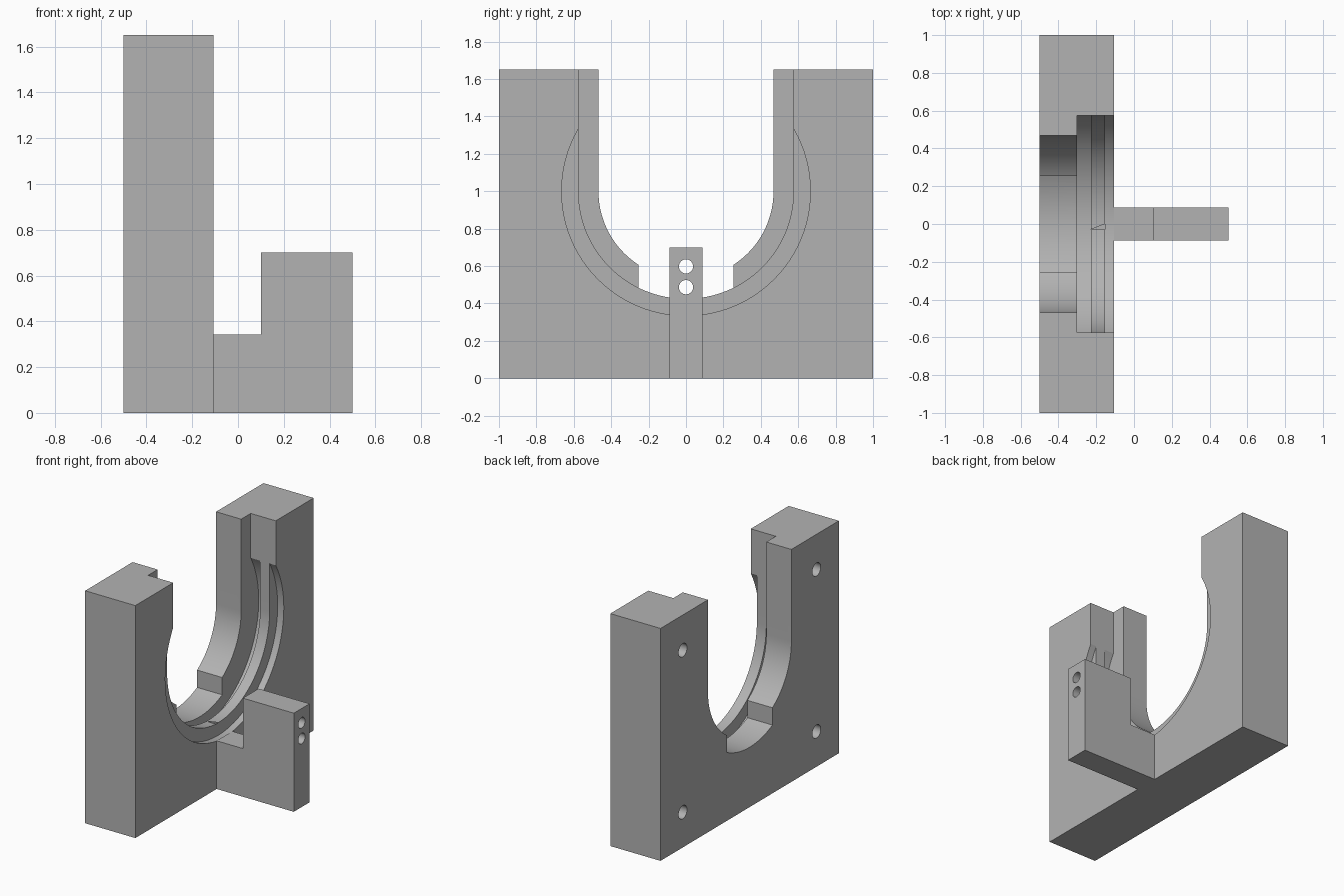
import bpy, bmesh, math

cube = bpy.data.objects.get("Cube")
if cube:
    bpy.data.objects.remove(cube, do_unlink=True)

# One flat grey
GREY = (0.45, 0.45, 0.45, 1)
mat = bpy.data.materials.new("plain grey")
mat.use_nodes = True
mat.diffuse_color = GREY
mat.node_tree.nodes["Principled BSDF"].inputs["Base Color"].default_value = GREY

BACK, SHOULDER, RIB_BACK, RIB_FRONT, FACE = -0.5, -0.303, -0.228, -0.154, -0.106
AXIS_Z = 1.0          # height of the round seat's axis
TOP = 1.65


def prism(name, points, lo, hi, axis="x"):
    """Extrude a closed profile: (y, z) along x, or (x, z) along y."""
    bm = bmesh.new()
    place = (lambda a, b: (lo, a, b)) if axis == "x" else (lambda a, b: (a, lo, b))
    face = bm.faces.new([bm.verts.new(place(a, b)) for a, b in points])
    moved = bmesh.ops.extrude_face_region(bm, geom=[face])["geom"]
    step = (hi - lo, 0, 0) if axis == "x" else (0, hi - lo, 0)
    bmesh.ops.translate(bm, vec=step, verts=[v for v in moved if isinstance(v, bmesh.types.BMVert)])
    bmesh.ops.recalc_face_normals(bm, faces=bm.faces)
    mesh = bpy.data.meshes.new(name)
    bm.to_mesh(mesh)
    bm.free()
    mesh.materials.append(mat)
    obj = bpy.data.objects.new(name, mesh)
    bpy.context.collection.objects.link(obj)
    return obj


def arc(r, start, end, n, y=0.0, z=AXIS_Z):
    return [(y + r * math.cos(start + (end - start) * i / n),
             z + r * math.sin(start + (end - start) * i / n)) for i in range(n + 1)]


def circle(r, y=0.0, z=AXIS_Z, n=96):
    return arc(r, 0, 2 * math.pi, n, y, z)[:-1]


def u_slot(r):
    """Half-round bottom with straight walls running out of the top."""
    return arc(r, math.pi, 2 * math.pi, 64) + [(r, TOP + 0.2), (-r, TOP + 0.2)]


def cut(target, *cutter_args):
    cutter = prism("cutter", *cutter_args)
    cutter.hide_render = True
    mod = target.modifiers.new("cut", "BOOLEAN")
    mod.operation = "DIFFERENCE"
    mod.solver = "EXACT"
    mod.object = cutter
    bpy.context.view_layer.objects.active = target
    bpy.ops.object.modifier_apply(modifier=mod.name)
    bpy.data.objects.remove(cutter, do_unlink=True)


# Upright plate with a stepped open slot
plate = prism("upright_plate", [(-1, 0), (1, 0), (1, TOP), (-1, TOP)], BACK, FACE)
cut(plate, u_slot(0.575), SHOULDER, FACE + 0.1)
cut(plate, u_slot(0.468), BACK - 0.1, SHOULDER + 0.05)

# Relief notch at the bottom of the narrow slot
half = math.asin(0.255 / 0.575)
notch = arc(0.575, -math.pi / 2 - half, -math.pi / 2 + half, 24) + [(0.255, 1.0), (-0.255, 1.0)]
cut(plate, notch, BACK - 0.1, SHOULDER + 0.05)

# Round grooves on each side of the rib
cut(plate, circle(0.665), SHOULDER, RIB_BACK)
cut(plate, circle(0.665), RIB_FRONT, FACE + 0.1)

# Blind mounting holes in the back of the plate
for y in (-0.75, 0.75):
    for z in (0.25, 1.4):
        cut(plate, circle(0.047, y, z, 32), BACK - 0.1, BACK + 0.25)

# L-shaped arm with two through holes
arm = prism("arm", [(FACE, 0), (0.5, 0), (0.5, 0.7), (0.1, 0.7), (0.1, 0.342), (FACE, 0.342)],
            -0.088, 0.088, "y")
for z in (0.487, 0.598):
    cut(arm, circle(0.038, 0, z, 32), 0.0, 0.6)

# Smooth curved walls, crisp edges
for obj in (plate, arm):
    bpy.ops.object.select_all(action="DESELECT")
    obj.select_set(True)
    bpy.context.view_layer.objects.active = obj
    bpy.ops.object.shade_smooth_by_angle(angle=math.radians(25))
